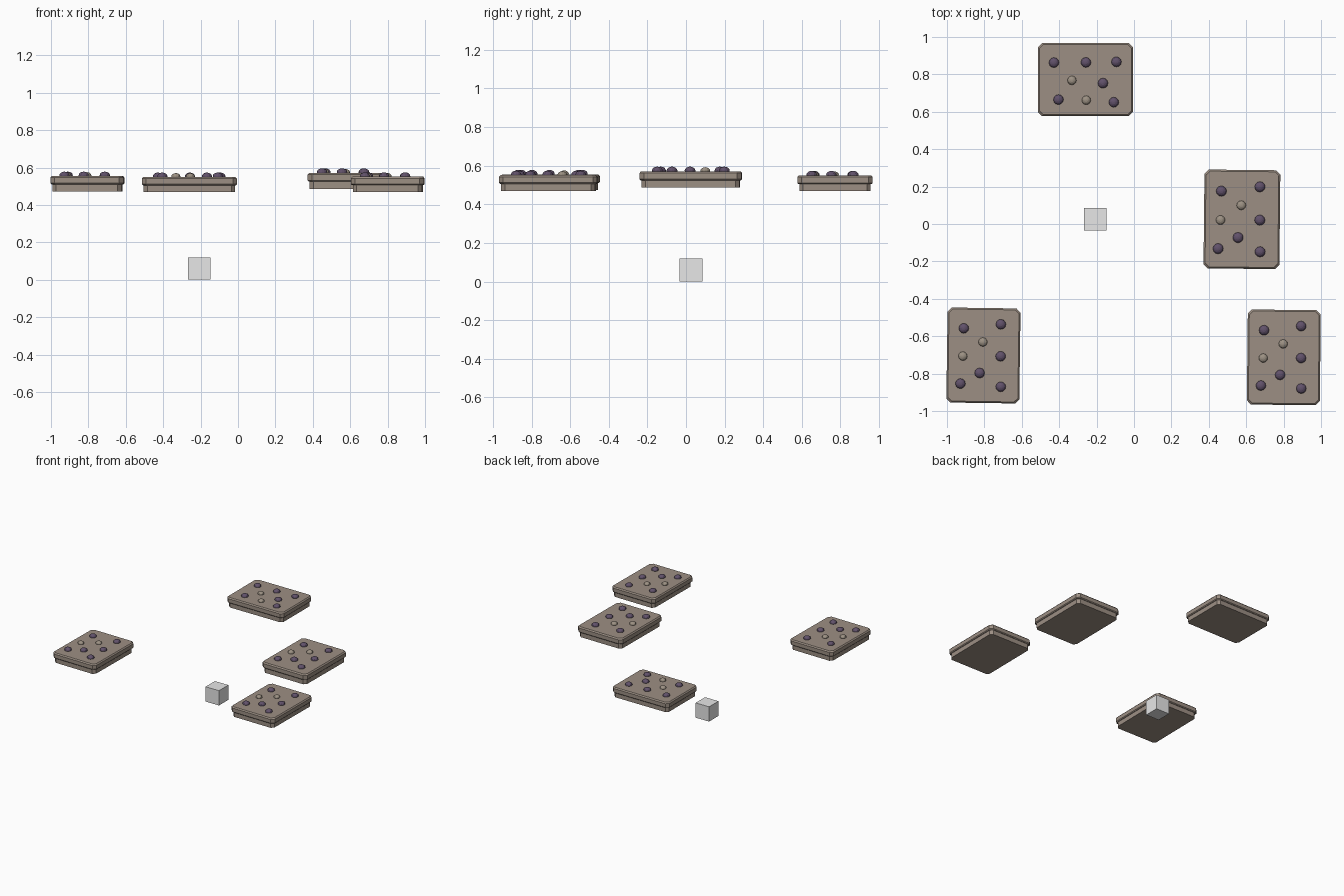
import bpy, bmesh, math
from mathutils import Matrix

if "Cube" in bpy.data.objects:
    bpy.data.objects.remove(bpy.data.objects["Cube"])


def mat(name, col):
    m = bpy.data.materials.new(name)
    m.diffuse_color = col
    m.use_nodes = True
    m.node_tree.nodes["Principled BSDF"].inputs["Base Color"].default_value = m.diffuse_color
    return m


STONE = mat("warm_stone", (0.335, 0.275, 0.23, 1))
PURPLE = mat("dark_purple", (0.12, 0.083, 0.145, 1))
PALE = mat("pale_stud", (0.335, 0.285, 0.23, 1))
GREY = mat("clear_grey", (0.8, 0.8, 0.8, 0.5))


def finish(name, bm, m, matrix):
    bmesh.ops.recalc_face_normals(bm, faces=bm.faces)
    me = bpy.data.meshes.new(name)
    bm.to_mesh(me)
    bm.free()
    me.materials.append(m)
    ob = bpy.data.objects.new(name, me)
    ob.matrix_world = matrix
    bpy.context.collection.objects.link(ob)
    return ob


def slab(name, rings, matrix):
    """Loft of corner-cut rectangles; rings = (half x, half y, corner cut, z)."""
    bm = bmesh.new()
    loops = []
    for hx, hy, c, z in rings:
        pts = [(hx - c, -hy), (hx, c - hy), (hx, hy - c), (hx - c, hy),
               (c - hx, hy), (-hx, hy - c), (-hx, c - hy), (c - hx, -hy)]
        loops.append([bm.verts.new((x, y, z)) for x, y in pts])
    for a, b in zip(loops, loops[1:]):
        for i in range(8):
            j = (i + 1) % 8
            bm.faces.new((a[i], a[j], b[j], b[i]))
    bm.faces.new(loops[0][::-1])
    bm.faces.new(loops[-1])
    finish(name, bm, STONE, matrix)


# stud positions on a tile: x, y, pale?
STUDS = [(-0.107, 0.144, 0), (0.091, 0.168, 0), (-0.004, 0.072, 1),
         (-0.11, -0.005, 1), (0.092, -0.003, 0), (-0.019, -0.094, 0),
         (-0.121, -0.152, 0), (0.095, -0.166, 0)]

# tiles: centre x, y, bottom z, turn in degrees, scale
TILES = [(-0.26, 0.772, 0.468, 90, 1.0), (0.577, 0.025, 0.486, -0.6, 1.04),
         (-0.805, -0.703, 0.473, -0.8, 1.0), (0.801, -0.713, 0.469, -0.6, 1.0)]

for n, (x, y, z, turn, s) in enumerate(TILES, 1):
    base = (Matrix.Translation((x, y, z))
            @ Matrix.Rotation(math.radians(turn), 4, 'Z') @ Matrix.Scale(s, 4))
    # lower block and overhanging upper plate with bevelled rim
    slab(f"tile_{n}_base", [(0.185, 0.244, 0.02, 0), (0.185, 0.244, 0.02, 0.04)], base)
    slab(f"tile_{n}_plate", [(0.189, 0.248, 0.022, 0.037), (0.195, 0.254, 0.022, 0.043),
                             (0.195, 0.254, 0.022, 0.073), (0.187, 0.246, 0.02, 0.082)], base)
    # domed studs
    for k, (sx, sy, pale) in enumerate(STUDS, 1):
        r, h = (0.024, 0.017) if pale else (0.027, 0.02)
        bm = bmesh.new()
        bmesh.ops.create_uvsphere(bm, u_segments=12, v_segments=8, radius=1)
        bmesh.ops.scale(bm, vec=(r, r, h), verts=bm.verts)
        finish(f"tile_{n}_stud_{k}", bm, PALE if pale else PURPLE,
               base @ Matrix.Translation((sx, sy, 0.085)))

# small translucent cube on the ground
bm = bmesh.new()
bmesh.ops.create_cube(bm, size=0.12)
finish("ground_cube", bm, GREY, Matrix.Translation((-0.207, 0.026, 0.06)))
